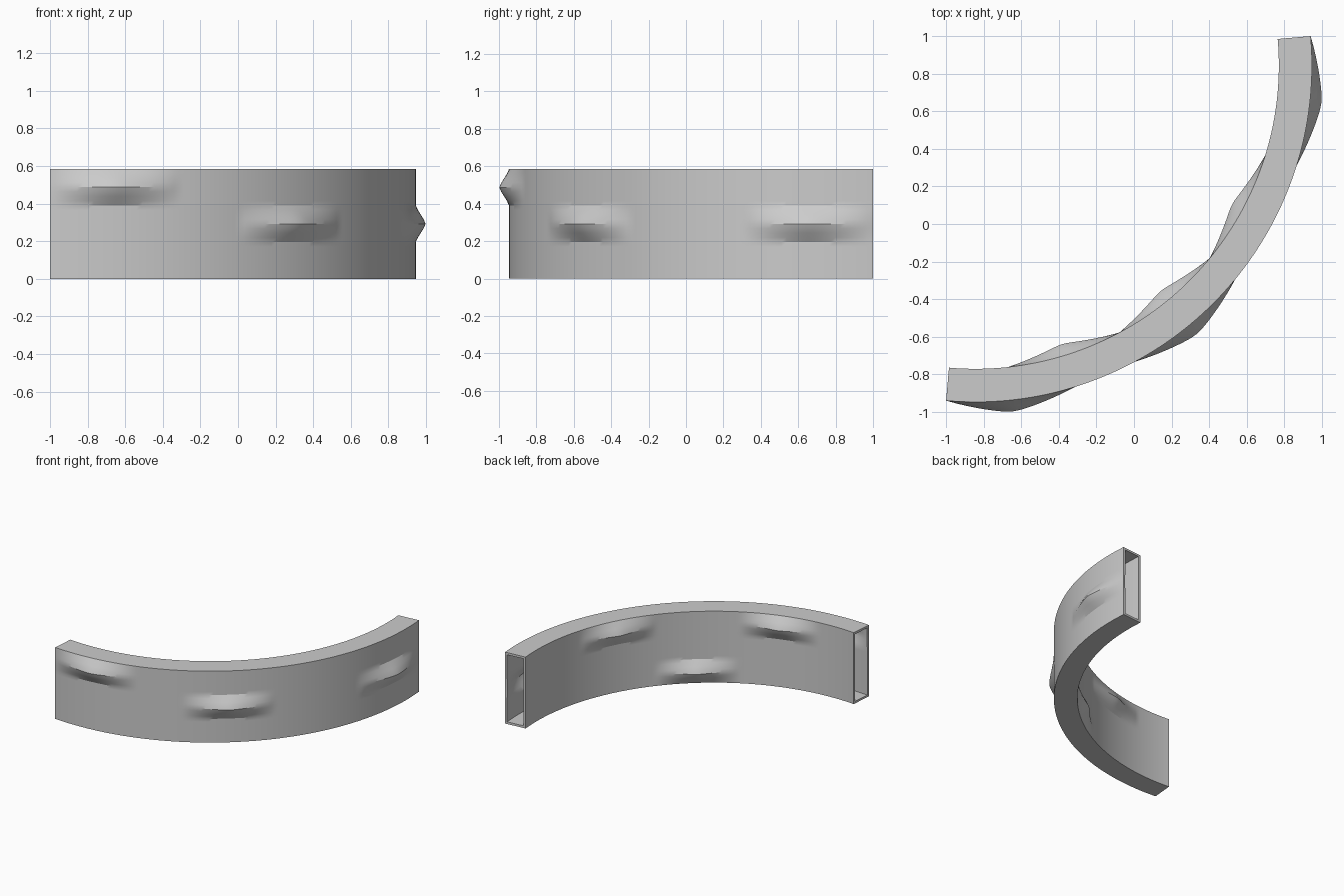
import bpy, bmesh, math

if "Cube" in bpy.data.objects:
    bpy.data.objects.remove(bpy.data.objects["Cube"])

C = 0.8435                    # arc centre is (-C, C)
R_OUT, R_IN = 1.79, 1.614     # outer and inner radius
H = 0.585                     # wall height
A0, A1 = -95.0, 5.0           # arc span in degrees
STEP = (A1 - A0) / 9          # half the length of a bump
ROW = H / 3                   # bump height
BUMP = 0.061                  # how far a bump stands out
NA, NZ = 108, 24              # steps along the arc and up the wall

# bump positions: (step number of the peak, row from the bottom)
OUTER_BUMPS = [(1, 2), (4, 1), (8, 1)]
INNER_BUMPS = [(2, 2), (4, 0), (6, 2)]


def tent(v, e=0.12):
    """Slope from 1 at the middle to 0 at the border, with a slightly blunt peak."""
    v = abs(v)
    if v >= 1:
        return 0.0
    return 1 - (math.sqrt(v * v + e * e) - e) / (math.sqrt(1 + e * e) - e)


def offset(step, z, bumps):
    return BUMP * sum(tent(step - s) * tent((z / ROW - r - 0.5) * 2) for s, r in bumps)


def point(step, radius, z):
    a = math.radians(A0 + step * STEP)
    return (-C + radius * math.cos(a), C + radius * math.sin(a), z)


# curved hollow box, open at both ends
bm = bmesh.new()
rings = []
for i in range(NA + 1):
    s = 9 * i / NA
    levels = [H * k / NZ for k in range(NZ + 1)]
    ring = [bm.verts.new(point(s, R_OUT + offset(s, z, OUTER_BUMPS), z)) for z in levels]
    ring += [bm.verts.new(point(s, R_IN - offset(s, z, INNER_BUMPS), z)) for z in reversed(levels)]
    rings.append(ring)
for a, b in zip(rings, rings[1:]):
    n = len(a)
    for k in range(n):
        j = (k + 1) % n
        bm.faces.new((a[k], b[k], b[j], a[j]))
bm.normal_update()

mesh = bpy.data.meshes.new("curved_wall")
bm.to_mesh(mesh)
bm.free()
wall = bpy.data.objects.new("curved_wall", mesh)
bpy.context.collection.objects.link(wall)

# wall thickness, grown inwards
solid = wall.modifiers.new("thickness", 'SOLIDIFY')
solid.thickness = 0.018
solid.offset = -1
solid.use_even_offset = True

bpy.context.view_layer.objects.active = wall
wall.select_set(True)
bpy.ops.object.modifier_apply(modifier=solid.name)
bpy.ops.object.shade_smooth_by_angle(angle=math.radians(24))
